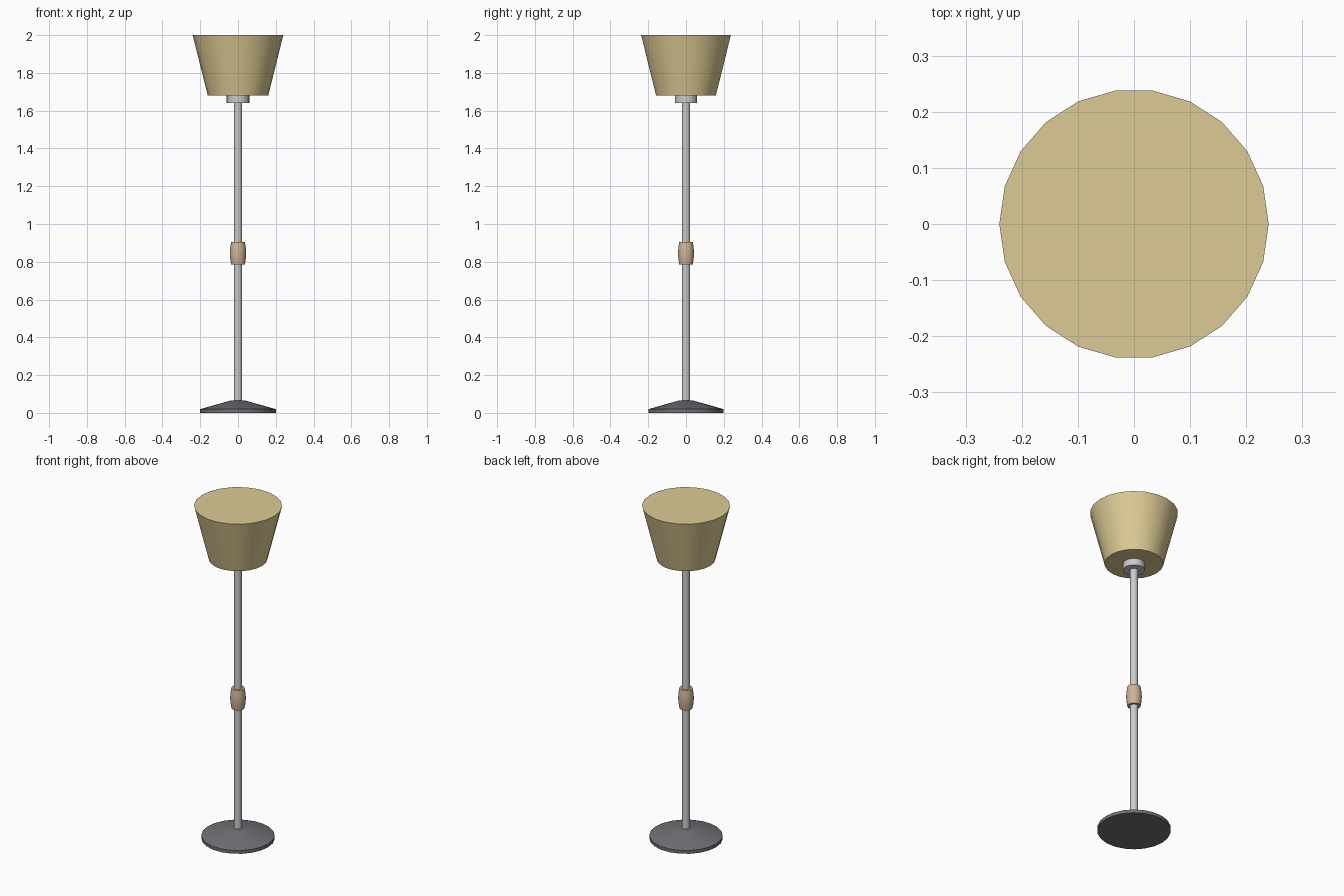
import bpy, bmesh, math

if "Cube" in bpy.data.objects:
    bpy.data.objects.remove(bpy.data.objects["Cube"])

SIDES = 22


def material(name, color):
    m = bpy.data.materials.new(name)
    m.diffuse_color = (*color, 1)
    m.use_nodes = True
    m.node_tree.nodes["Principled BSDF"].inputs["Base Color"].default_value = m.diffuse_color
    return m


def lathe(name, profile, mat=None, sides=SIDES):
    """Closed solid of revolution from (radius, z) points, bottom to top."""
    bm = bmesh.new()
    rings = []
    for r, z in profile:
        rings.append([bm.verts.new((r * math.cos(2 * math.pi * i / sides),
                                    r * math.sin(2 * math.pi * i / sides), z))
                      for i in range(sides)])
    for a, b in zip(rings, rings[1:]):
        for i in range(sides):
            j = (i + 1) % sides
            bm.faces.new((a[i], a[j], b[j], b[i]))
    bm.faces.new(rings[0][::-1])
    bm.faces.new(rings[-1])
    mesh = bpy.data.meshes.new(name)
    bm.to_mesh(mesh)
    bm.free()
    obj = bpy.data.objects.new(name, mesh)
    bpy.context.collection.objects.link(obj)
    if mat:
        mesh.materials.append(mat)
    bpy.ops.object.select_all(action='DESELECT')
    obj.select_set(True)
    bpy.context.view_layer.objects.active = obj
    bpy.ops.object.shade_smooth_by_angle(angle=math.radians(30))
    return obj


dark = material("dark_metal", (0.16, 0.16, 0.18))
steel = material("steel", (0.55, 0.55, 0.58))
wood = material("wood", (0.62, 0.45, 0.31))
fabric = material("fabric", (0.72, 0.60, 0.30))

# Weighted foot: thin rim rising to a shallow cone
lathe("base", [(0.2, 0), (0.2, 0.02), (0.04, 0.065)], dark)

# Upright pole
lathe("pole", [(0.022, 0.05), (0.022, 1.66)], steel)

# Barrel-shaped hand grip
lathe("grip", [(0.036, 0.785), (0.041, 0.815), (0.043, 0.845),
               (0.041, 0.875), (0.036, 0.905)], wood)

# Collar under the shade
lathe("collar", [(0.06, 1.64), (0.06, 1.69)], steel)

# Flared, closed lampshade
lathe("shade", [(0.16, 1.68), (0.24, 2.0)], fabric)
